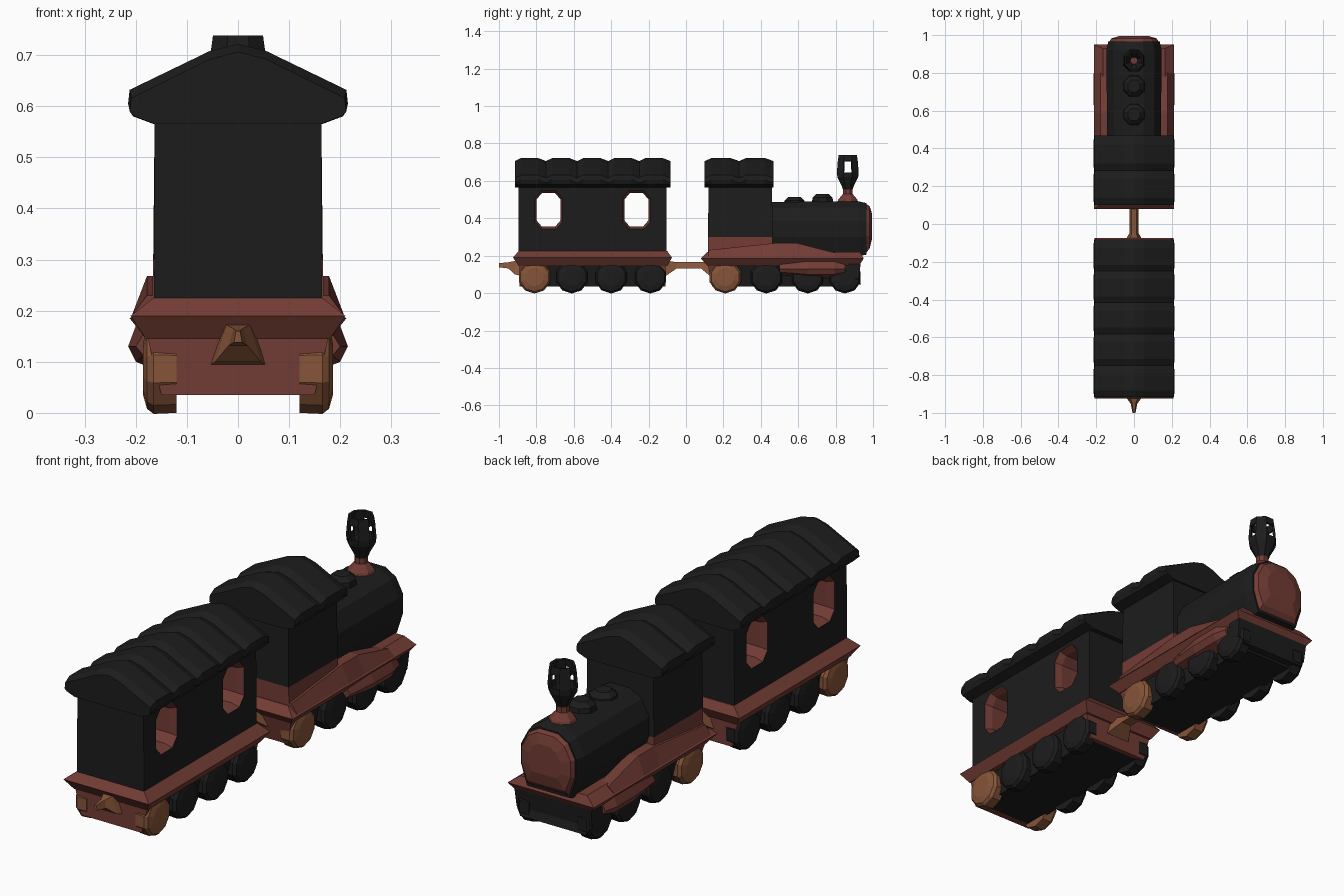
import bpy, bmesh
from math import sin, cos, pi

if "Cube" in bpy.data.objects:
    bpy.data.objects.remove(bpy.data.objects["Cube"])


def material(name, rgb):
    m = bpy.data.materials.new(name)
    m.diffuse_color = (*rgb, 1)
    m.use_nodes = True
    m.node_tree.nodes["Principled BSDF"].inputs["Base Color"].default_value = m.diffuse_color
    return m


BLACK = material("soot_black", (0.012, 0.012, 0.012))
RED = material("dark_red", (0.17, 0.045, 0.035))
BROWN = material("rust_brown", (0.24, 0.09, 0.04))


def finish(name, bm, mat):
    bmesh.ops.recalc_face_normals(bm, faces=bm.faces)
    me = bpy.data.meshes.new(name)
    bm.to_mesh(me)
    bm.free()
    me.materials.append(mat)
    ob = bpy.data.objects.new(name, me)
    bpy.context.collection.objects.link(ob)
    return ob


def loft(name, rings, mat, caps=True, drop=None):
    """Skin a list of equal-length closed rings; drop(i, j) leaves faces out."""
    bm = bmesh.new()
    vs = [[bm.verts.new(p) for p in r] for r in rings]
    n = len(rings[0])
    for i in range(len(vs) - 1):
        for j in range(n):
            if drop and drop(i, j):
                continue
            k = (j + 1) % n
            bm.faces.new((vs[i][j], vs[i][k], vs[i + 1][k], vs[i + 1][j]))
    if caps:
        bm.faces.new(vs[0])
        bm.faces.new(vs[-1])
    return finish(name, bm, mat)


def stack(name, levels, mat):
    """Rectangles (z, half width, y0, y1) piled upwards."""
    return loft(name, [[(-w, a, z), (w, a, z), (w, b, z), (-w, b, z)] for z, w, a, b in levels], mat)


def turned(name, y, profile, mat, n=8, x=0, **kw):
    """Upright turned part from (radius, z) pairs."""
    ang = [2 * pi * (j + 0.5) / n for j in range(n)]
    return loft(name, [[(x + r * cos(a), y + r * sin(a), z) for a in ang] for r, z in profile], mat, **kw)


def roof(name, y0, y1, bumps):
    half = [(0.165, 0.565), (0.205, 0.58), (0.215, 0.605), (0.212, 0.632), (0.055, 0.708)]
    prof = half + [(0, 0.722)] + [(-x, z) for x, z in reversed(half)]
    step = (y1 - y0) / bumps
    rings = []
    for i in range(bumps):
        for f, d in ((0, 0.016), (0.2, 0), (0.75, 0)):
            rings.append((y0 + step * (i + f), d))
    rings.append((y1, 0.016))
    return loft(name, [[(x * (1 - d), y, z - d * (z > 0.6)) for x, z in prof] for y, d in rings], BLACK)


def wheels(name, ys):
    n = 10
    for i, y in enumerate(ys):
        for side, s in (("left", -1), ("right", 1)):
            rings = []
            for x, r in ((0.12, 0.086), (0.165, 0.088), (0.178, 0.078), (0.186, 0.05)):
                rings.append([(s * x, y + r * cos(2 * pi * (j + .5) / n), 0.086 + r * sin(2 * pi * (j + .5) / n))
                              for j in range(n)])
            loft(f"{name}_{side}_{i + 1}", rings, BROWN if i == 0 else BLACK)


def drawbar(name, sections):
    loft(name, [[(-w, y, a), (w, y, a), (w * .5, y, b), (-w * .5, y, b)] for y, w, a, b in sections], BROWN)


# Carriage: undercarriage, flared footboard, body with through windows, ribbed roof
stack("carriage_undercarriage", [(0.035, 0.135, -0.86, -0.13), (0.16, 0.16, -0.88, -0.11)], BLACK)
for nm, a, b in (("front", -0.89, -0.86), ("rear", -0.14, -0.11)):
    stack("carriage_end_panel_" + nm, [(0.035, 0.15, a, b), (0.16, 0.18, a, b)], RED)
stack("carriage_footboard", [(0.145, 0.18, -0.895, -0.10), (0.19, 0.21, -0.925, -0.075),
                             (0.225, 0.165, -0.895, -0.10)], RED)
body = stack("carriage_body", [(0.22, 0.164, -0.895, -0.105), (0.58, 0.163, -0.895, -0.105)], BLACK)
for i, yc in enumerate((-0.735, -0.265)):
    shape = [(-0.065, -0.055), (-0.035, -0.09), (0.035, -0.09), (0.065, -0.055),
             (0.065, 0.055), (0.035, 0.09), (-0.035, 0.09), (-0.065, 0.055)]
    cutter = loft(f"window_cutter_{i + 1}",
                  [[(x, yc + k * u, 0.445 + k * v) for u, v in shape]
                   for x, k in ((-0.2, 1.3), (-0.13, 1), (0.13, 1), (0.2, 1.3))], RED)
    cutter.hide_render = True
    cutter.hide_viewport = True
    mod = body.modifiers.new("window", 'BOOLEAN')
    mod.operation = 'DIFFERENCE'
    mod.solver = 'EXACT'
    mod.material_mode = 'TRANSFER'
    mod.object = cutter
roof("carriage_roof", -0.915, -0.083, 5)
wheels("carriage_wheel", (-0.81, -0.61, -0.40, -0.19))

# Couplings
drawbar("front_coupling", [(-0.87, 0.06, 0.09, 0.175), (-0.915, 0.045, 0.1, 0.172),
                           (-0.95, 0.018, 0.132, 0.165), (-1.0, 0.008, 0.138, 0.16)])
drawbar("middle_coupling", [(-0.11, 0.06, 0.09, 0.175), (-0.05, 0.025, 0.132, 0.165),
                            (0.08, 0.025, 0.132, 0.165), (0.13, 0.06, 0.09, 0.175)])

# Locomotive chassis, footboard, bumper and wheels
stack("engine_undercarriage", [(0.035, 0.135, 0.15, 0.90), (0.16, 0.165, 0.13, 0.92)], BLACK)
stack("engine_end_panel", [(0.035, 0.15, 0.14, 0.16), (0.16, 0.18, 0.115, 0.16)], RED)
stack("engine_footboard", [(0.145, 0.18, 0.115, 0.925), (0.185, 0.212, 0.08, 0.95),
                           (0.22, 0.165, 0.115, 0.93)], RED)
stack("engine_bumper", [(0.045, 0.16, 0.88, 0.935), (0.08, 0.185, 0.87, 0.925),
                        (0.17, 0.19, 0.87, 0.935)], BLACK)
wheels("engine_wheel", (0.21, 0.43, 0.65, 0.85))

# Side fittings: wheel arch wedge and piston box
for side, s in (("left", -1), ("right", 1)):
    loft("wheel_arch_" + side,
         [[(s * 0.13, y, 0.19), (s * 0.208, y, 0.19), (s * 0.178, y, z), (s * 0.13, y, z)]
          for y, z in ((0.12, 0.23), (0.48, 0.268), (0.59, 0.268), (0.80, 0.215))], RED)
    loft("piston_box_" + side,
         [[(s * 0.15, y, 0.13 - h), (s * w, y, 0.13 - h * .6), (s * (w + .015), y, 0.13),
           (s * w, y, 0.13 + h * .8), (s * 0.15, y, 0.13 + h)]
          for y, w, h in ((0.50, 0.185, 0.03), (0.65, 0.2, 0.05), (0.79, 0.2, 0.05), (0.85, 0.185, 0.03))], RED)

# Cab
stack("cab_lower_band", [(0.21, 0.168, 0.118, 0.465), (0.30, 0.166, 0.118, 0.463)], RED)
stack("cab_body", [(0.29, 0.166, 0.118, 0.463), (0.58, 0.163, 0.12, 0.46)], BLACK)
roof("cab_roof", 0.10, 0.468, 2)


# Boiler with a rounded nose
def barrel(y, k, low):
    half = [(0.11, low), (0.142, 0.30), (0.142, 0.385), (0.105, 0.455), (0.05, 0.487)]
    pts = half + [(-x, z) for x, z in reversed(half)]
    return [(x * k, y, 0.345 + (z - 0.345) * k) for x, z in pts]


loft("boiler", [barrel(0.44, 1, 0.2), barrel(0.92, 1.03, 0.2), barrel(0.965, 0.96, 0.2)], BLACK)
loft("boiler_front", [barrel(0.955, 0.96, 0.2), barrel(0.982, 0.85, 0.22), barrel(0.995, 0.55, 0.25)], RED)

# Domes on the boiler
for nm, y, top in (("rear", 0.58, 0.515), ("front", 0.73, 0.53)):
    turned("steam_dome_" + nm, y, [(0.065, 0.46), (0.058, top - 0.02), (0.035, top)], BLACK)

# Flared chimney with an open slotted crown
turned("chimney_base", 0.865, [(0.07, 0.46), (0.055, 0.5), (0.028, 0.53), (0.028, 0.56)], RED)
crown = turned("chimney_crown", 0.865,
               [(0.026, 0.55), (0.036, 0.575), (0.06, 0.62), (0.063, 0.645), (0.058, 0.705), (0.053, 0.738)],
               BLACK, caps=False, drop=lambda i, j: i == 3 and j % 2 == 1)
wall = crown.modifiers.new("wall", 'SOLIDIFY')
wall.thickness = 0.01
